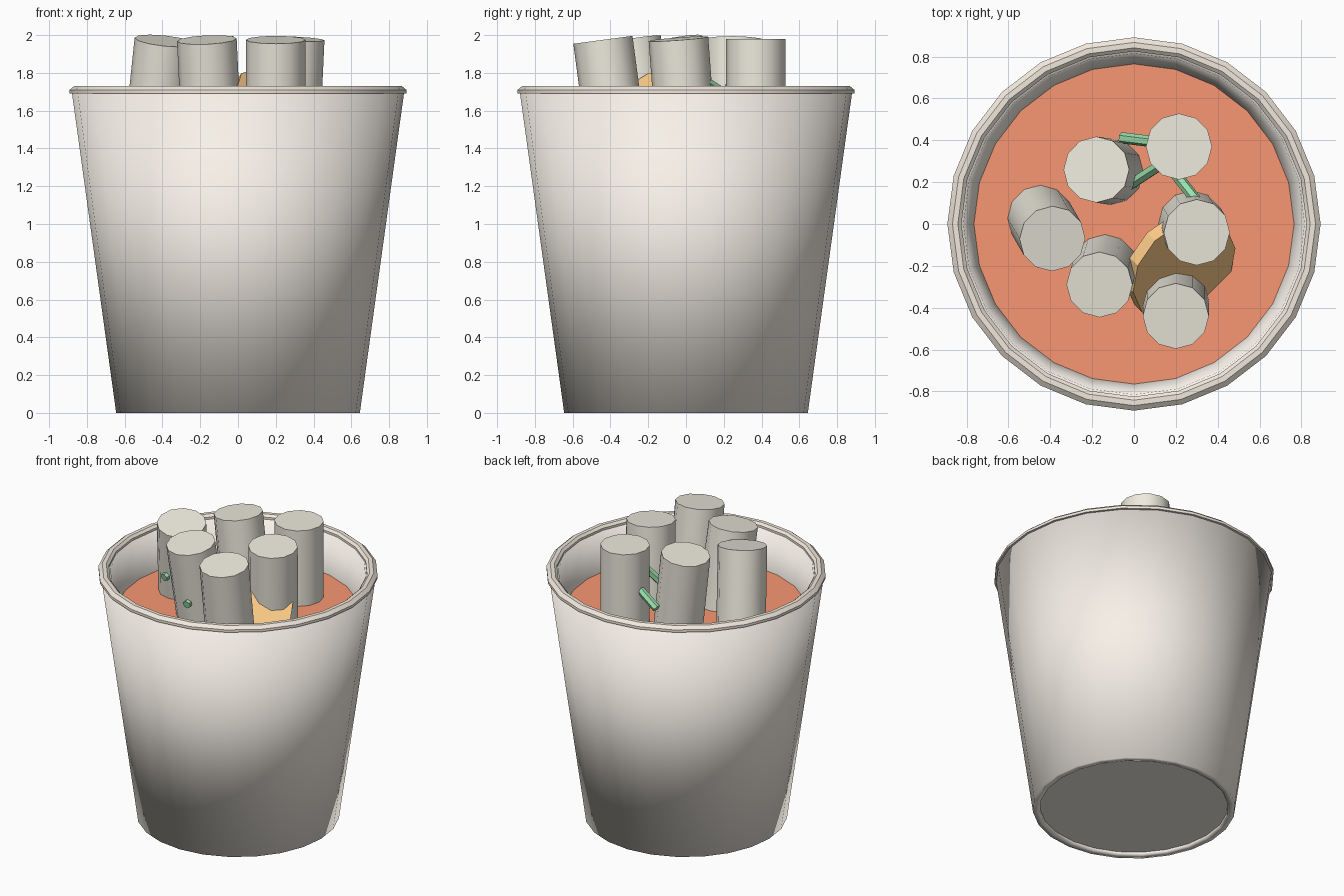
import bpy, bmesh, math
from mathutils import Vector, Quaternion

if "Cube" in bpy.data.objects:
    bpy.data.objects.remove(bpy.data.objects["Cube"])

SOUP_Z = 1.45


def material(name, rgb):
    m = bpy.data.materials.new(name)
    m.diffuse_color = (*rgb, 1)
    m.use_nodes = True
    m.node_tree.nodes["Principled BSDF"].inputs["Base Color"].default_value = m.diffuse_color
    return m


def finish(ob, name, angle, mat):
    ob.name = name
    ob.data.materials.append(mat)
    bpy.ops.object.select_all(action='DESELECT')
    ob.select_set(True)
    bpy.context.view_layer.objects.active = ob
    if angle >= 180:
        bpy.ops.object.shade_smooth()
    elif angle:
        bpy.ops.object.shade_smooth_by_angle(angle=math.radians(angle))
    return ob


def rod(name, a, b, radius, sides, angle, mat, roll=0):
    """Cylinder running between points a and b."""
    a, b = Vector(a), Vector(b)
    bpy.ops.mesh.primitive_cylinder_add(vertices=sides, radius=radius, depth=(b - a).length,
                                        location=(a + b) / 2)
    ob = bpy.context.object
    ob.rotation_mode = 'QUATERNION'
    ob.rotation_quaternion = (Vector((0, 0, 1)).rotation_difference(b - a)
                              @ Quaternion((0, 0, 1), math.radians(roll)))
    return finish(ob, name, angle, mat)


def lathe(name, profile, sides, angle, mat):
    """Spin a closed radius/height profile around z into a ring-shaped solid."""
    bm = bmesh.new()
    rings = [[bm.verts.new((r * math.cos(t), r * math.sin(t), z))
              for t in (2 * math.pi * i / sides for i in range(sides))]
             for r, z in profile]
    for lo, hi in zip(rings, rings[1:] + rings[:1]):
        for i in range(sides):
            j = (i + 1) % sides
            bm.faces.new((lo[i], lo[j], hi[j], hi[i]))
    bmesh.ops.recalc_face_normals(bm, faces=bm.faces)
    me = bpy.data.meshes.new(name)
    bm.to_mesh(me)
    bm.free()
    ob = bpy.data.objects.new(name, me)
    bpy.context.collection.objects.link(ob)
    return finish(ob, name, angle, mat)


def disc(name, radius, z, mat):
    bpy.ops.mesh.primitive_circle_add(vertices=24, radius=radius, fill_type='NGON',
                                      location=(0, 0, z))
    return finish(bpy.context.object, name, 0, mat)


paper = material("cup_paper", (0.93, 0.88, 0.81))
rim = material("rim_paper", (0.88, 0.81, 0.72))
rice = material("rice_cake_white", (0.86, 0.83, 0.73))
red = material("soup_red", (0.95, 0.31, 0.17))
tan = material("fish_cake_tan", (1.0, 0.61, 0.25))
green = material("onion_green", (0.33, 0.74, 0.42))

# Cup: tapered wall, softly shaded, with a recessed base disc
lathe("cup_wall", [(0.60, 0.02), (0.60, 0.0), (0.645, 0.0), (0.88, 1.70),
                   (0.815, 1.70), (0.765, SOUP_Z), (0.61, 0.05)], 24, 180, paper)
disc("cup_base", 0.605, 0.02, paper)

# Rolled rim
lathe("cup_rim", [(0.875, 1.69), (0.892, 1.692), (0.892, 1.71), (0.868, 1.73),
                  (0.842, 1.73), (0.825, 1.715), (0.825, 1.69)], 24, 30, rim)

# Soup surface
disc("soup", 0.765, SOUP_Z, red)

# Rice cakes: (x, y) at the soup surface, then the top centre
cakes = [((0.215, 0.37), (0.215, 0.37, 1.98)),
         ((-0.115, 0.25), (-0.18, 0.26, 1.975)),
         ((-0.445, 0.025), (-0.39, -0.07, 1.97)),
         ((-0.14, -0.21), (-0.165, -0.29, 1.975)),
         ((0.275, 0.0), (0.30, -0.04, 1.98)),
         ((0.20, -0.37), (0.20, -0.44, 1.975))]
for i, (base, top) in enumerate(cakes):
    top = Vector(top)
    foot = Vector((*base, SOUP_Z))
    rod(f"rice_cake_{i + 1}", foot + (foot - top) * 0.15, top, 0.158, 12, 35, rice)

# Fish cake disc leaning toward the front right
tilt = math.radians(46)
normal = Vector((math.sin(tilt) * 0.707, -math.sin(tilt) * 0.707, math.cos(tilt)))
face = Vector((0.24, -0.22, 1.62))
rod("fish_cake", face - normal * 0.075, face, 0.285, 12, 0, tan, roll=15)

# Spring onion pieces
onions = [((-0.06, 0.412, 1.62), (0.16, 0.385, 1.76)),
          ((-0.03, 0.18, 1.63), (0.14, 0.29, 1.83)),
          ((0.19, 0.25, 1.66), (0.30, 0.11, 1.75)),
          ((-0.115, -0.405, 1.595), (-0.14, -0.25, 1.63)),
          ((-0.445, -0.185, 1.615), (-0.42, -0.03, 1.65))]
for i, (a, b) in enumerate(onions):
    rod(f"spring_onion_{i + 1}", a, b, 0.027, 6, 0, green)
